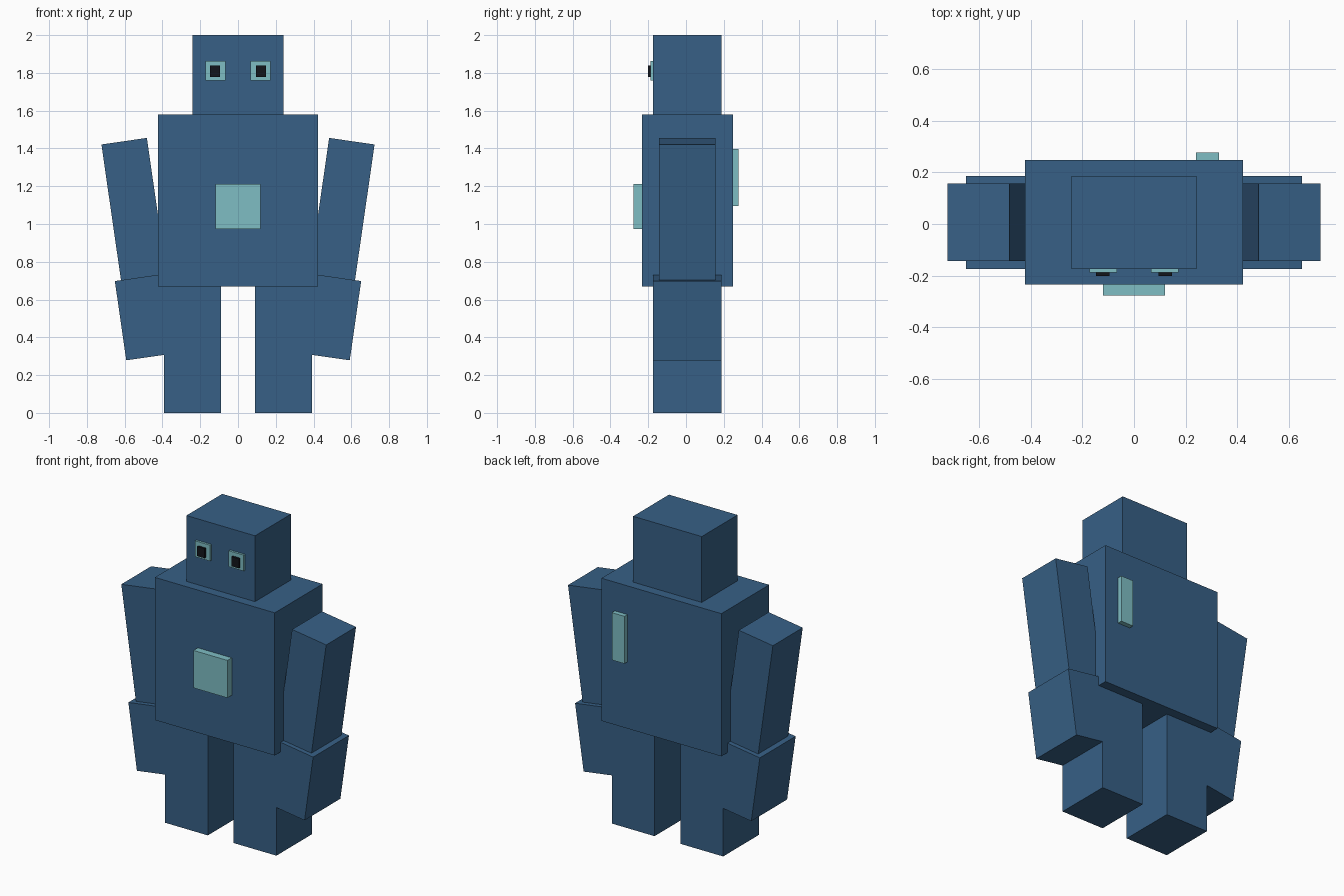
import bpy
import bmesh
import math
from mathutils import Matrix, Vector

cube = bpy.data.objects.get("Cube")
if cube:
    bpy.data.objects.remove(cube, do_unlink=True)


def make_material(name, rgb):
    """Flat material from 0-255 display values, converted to linear."""
    lin = [((c / 255 + 0.055) / 1.055) ** 2.4 for c in rgb]
    mat = bpy.data.materials.new(name)
    mat.use_nodes = True
    mat.diffuse_color = (*lin, 1)
    bsdf = mat.node_tree.nodes["Principled BSDF"]
    bsdf.inputs["Base Color"].default_value = (*lin, 1)
    return mat


BLUE = make_material("steel blue", (55, 96, 134))
TEAL = make_material("pale teal", (126, 189, 196))
BLACK = make_material("near black", (18, 21, 27))


def box(name, mat, x, y, z, tilt=0.0, pivot=(0, 0, 0)):
    """Box spanning the x, y, z ranges, tilted about y and moved to pivot."""
    size = Vector((x[1] - x[0], y[1] - y[0], z[1] - z[0]))
    mid = Vector((sum(x) / 2, sum(y) / 2, sum(z) / 2))
    bm = bmesh.new()
    bmesh.ops.create_cube(bm, size=1)
    bm.transform(Matrix.Diagonal((*size, 1)))
    mesh = bpy.data.meshes.new(name)
    bm.to_mesh(mesh)
    bm.free()
    mesh.materials.append(mat)
    obj = bpy.data.objects.new(name, mesh)
    turn = Matrix.Rotation(tilt, 4, 'Y')
    obj.location = Vector(pivot) + turn @ mid
    obj.rotation_euler = (0, tilt, 0)
    bpy.context.collection.objects.link(obj)
    return obj


def span(side, a, b):
    """Range a..b on the left side, mirrored for the right side."""
    return (a, b) if side > 0 else (-b, -a)


DEEP = (-0.174, 0.187)      # depth shared by head, legs and forearms
TILT = math.radians(8.2)    # outward lean of the arms

# Body
box("torso", BLUE, (-0.423, 0.423), (-0.234, 0.248), (0.67, 1.58))
box("head", BLUE, (-0.242, 0.242), DEEP, (1.58, 2.0))

# Chest panel and back switch
box("chest_panel", TEAL, (-0.12, 0.12), (-0.278, -0.234), (0.973, 1.212))
box("back_switch", TEAL, (0.24, 0.329), (0.248, 0.278), (1.095, 1.397))

for side, label in ((1, "left"), (-1, "right")):
    # Legs
    box(label + "_leg", BLUE, span(side, 0.091, 0.393), DEEP, (0, 0.7))

    # Arms, hung from their outer top corners
    box(label + "_upper_arm", BLUE, span(side, -0.243, 0), (-0.144, 0.157),
        (-0.78, 0), side * TILT, (side * 0.723, 0, 1.421))
    box(label + "_forearm", BLUE, span(side, -0.31, 0), DEEP,
        (-0.424, 0), side * TILT, (side * 0.652, 0, 0.698))

    # Eyes and pupils
    box(label + "_eye", TEAL, span(side, 0.066, 0.172), (-0.188, -0.174),
        (1.761, 1.863))
    box(label + "_pupil", BLACK, span(side, 0.094, 0.147), (-0.201, -0.188),
        (1.777, 1.838))
